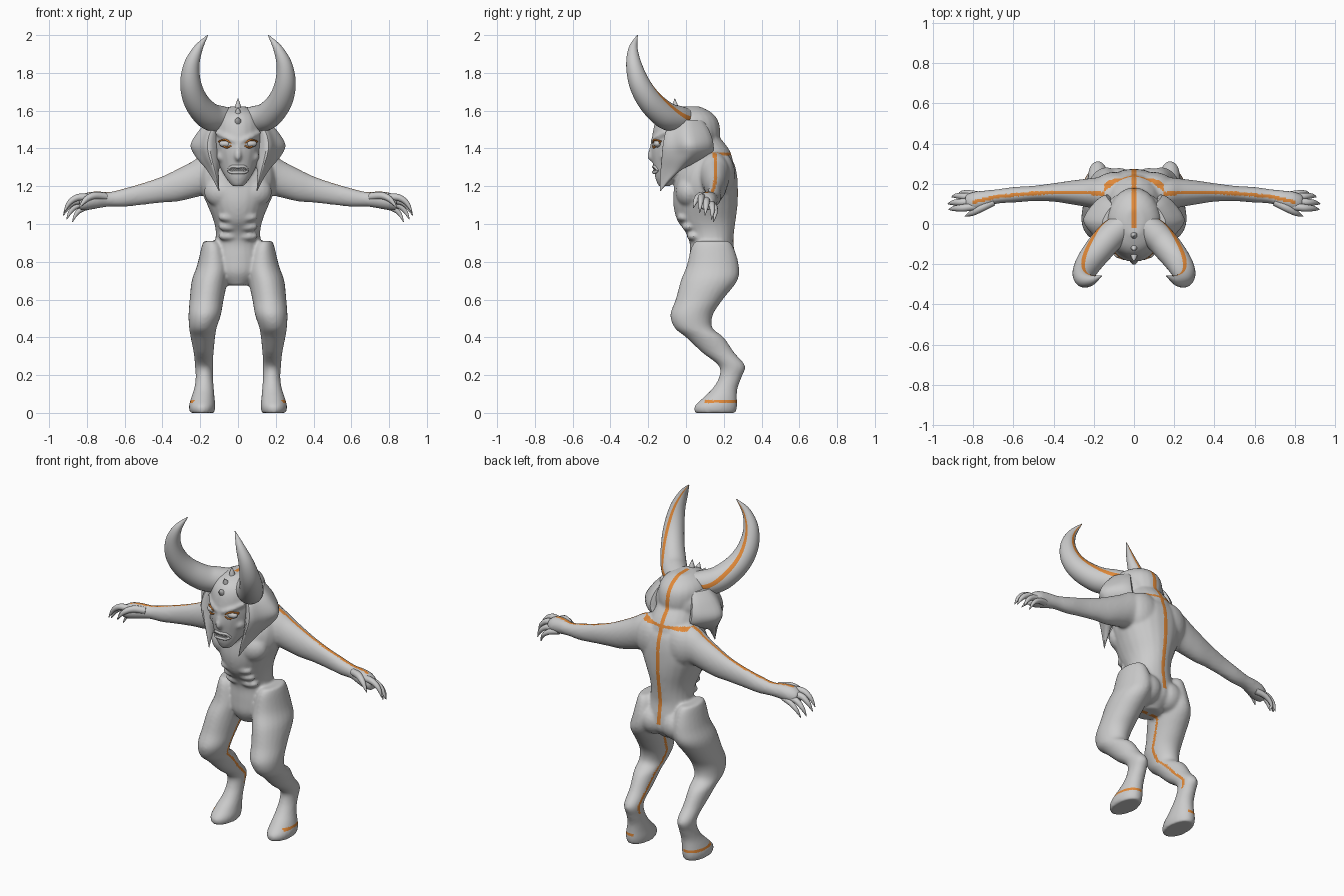
import bpy, bmesh, math
from mathutils import Vector as V

ORANGE = bpy.data.materials.new("orange_line")
ORANGE.diffuse_color = (0.75, 0.25, 0.04, 1)
GREY = bpy.data.materials.new("grey_skin")
GREY.diffuse_color = (0.6, 0.6, 0.6, 1)


def spline(p, closed, n):
    """Catmull-Rom resampling of a list of points."""
    out, m = [], len(p)
    for i in range(m if closed else m - 1):
        q = [p[(i + k) % m] if closed else p[min(max(i + k, 0), m - 1)] for k in (-1, 0, 1, 2)]
        for s in range(n):
            t = s / n
            out.append(0.5 * (2 * q[1] + (q[2] - q[0]) * t + (2 * q[0] - 5 * q[1] + 4 * q[2] - q[3]) * t * t
                              + (3 * q[1] - q[0] - 3 * q[2] + q[3]) * t ** 3))
    return out if closed else out + [p[-1]]


def skin(bm, rings, along=4, around=1, stripe=()):
    """Closed smooth surface through a list of rings."""
    rings = [spline([V(p) for p in r], True, around) if around > 1 else [V(p) for p in r] for r in rings]
    cols = [spline(list(c), False, along) for c in zip(*rings)]
    grid = [[bm.verts.new(p) for p in row] for row in zip(*cols)]
    n = len(cols)
    for a, b in zip(grid, grid[1:]):
        for j in range(n):
            f = bm.faces.new((a[j], a[(j + 1) % n], b[(j + 1) % n], b[j]))
            f.material_index = 1 if j in stripe else 0
    bm.faces.new(grid[0])
    bm.faces.new(grid[-1])


def oval(c, u, v, n=24):
    return [V(c) + V(u) * math.cos(2 * math.pi * i / n) + V(v) * math.sin(2 * math.pi * i / n) for i in range(n)]


def tube(bm, path, n=12, along=4, stripe=(), s=1):
    """Round tube through (x, y, z, radius) points; s = -1 mirrors it."""
    pts, rings = [V((s * p[0], p[1], p[2])) for p in path], []
    for i, p in enumerate(pts):
        t = (pts[min(i + 1, len(pts) - 1)] - pts[max(i - 1, 0)]).normalized()
        u = t.cross(V((0, 1, 0))).normalized()
        rings.append(oval(p, u.cross(t) * path[i][3], u * path[i][3], n))
    skin(bm, rings, along, 1, stripe)


def ball(bm, c, r):
    res = bmesh.ops.create_uvsphere(bm, u_segments=20, v_segments=12, radius=1)
    for v in res["verts"]:
        v.co = V([v.co[k] * r[k] + c[k] for k in range(3)])


def finish(bm, name, angle=50, mats=(GREY, ORANGE)):
    bmesh.ops.recalc_face_normals(bm, faces=bm.faces)
    me = bpy.data.meshes.new(name)
    bm.to_mesh(me)
    bm.free()
    for m in mats:
        me.materials.append(m)
    me.shade_smooth()
    me.set_sharp_from_angle(angle=math.radians(angle))
    ob = bpy.data.objects.new(name, me)
    bpy.context.collection.objects.link(ob)
    return ob


# Body: torso, head, neck, legs and arms fused into one skin
bm = bmesh.new()
TORSO = [(.675, .125, .06, .07), (.74, .14, .12, .12), (.82, .14, .132, .122), (.9, .135, .122, .116),
         (.96, .125, .118, .13), (1.02, .108, .13, .155), (1.1, .103, .162, .17), (1.18, .105, .195, .17),
         (1.26, .11, .2, .16), (1.33, .12, .18, .13), (1.4, .115, .12, .075)]
HEAD = [(1.2, -.115, .03, .03), (1.24, -.1, .062, .062), (1.3, -.06, .095, .112), (1.38, -.02, .122, .165),
        (1.46, 0, .135, .18), (1.54, .005, .135, .168), (1.59, .005, .105, .13), (1.622, .01, .045, .065)]
for part in (TORSO, HEAD):
    skin(bm, [oval((0, y, z), (rx, 0, 0), (0, ry, 0)) for z, y, rx, ry in part])
tube(bm, [(0, .0, 1.5, .12), (0, .05, 1.42, .125), (0, .1, 1.33, .145), (0, .12, 1.24, .14)], 24)
ball(bm, (0, .03, 1.46), (.165, .135, .13))                    # wide back of the hood
LEG = [(.14, .14, .91, .042, .088), (.132, .14, .875, .062, .113), (.13, .142, .78, .087, .138),
       (.15, .122, .7, .095, .15), (.166, .07, .6, .09, .125), (.176, .03, .52, .086, .113),
       (.186, .04, .45, .073, .1), (.186, .1, .4, .065, .1), (.182, .17, .32, .053, .085),
       (.18, .243, .25, .048, .07), (.178, .235, .19, .046, .06), (.18, .207, .13, .052, .066),
       (.186, .18, .08, .062, .09), (.19, .158, .035, .07, .113), (.19, .155, .0, .064, .108)]
ARM = [(.1, .15, 1.27, .09, .12), (.18, .152, 1.26, .08, .11), (.24, .155, 1.235, .07, .098),
       (.32, .157, 1.205, .058, .086), (.4, .157, 1.183, .046, .07), (.5, .152, 1.16, .038, .058),
       (.6, .145, 1.14, .039, .049), (.68, .137, 1.131, .036, .039), (.74, .122, 1.128, .045, .045),
       (.8, .11, 1.12, .05, .047), (.84, .108, 1.108, .035, .036)]
for s in (1, -1):
    skin(bm, [oval((s * x, y, z), (rx, 0, 0), (0, ry, 0)) for x, y, z, rx, ry in LEG])
    skin(bm, [oval((s * x, y, z), (0, ry, 0), (0, 0, rz)) for x, y, z, ry, rz in ARM])
    ball(bm, (s * .08, .015, 1.17), (.1, .07, .085))           # chest muscles
    ball(bm, (s * .09, .19, 1.26), (.11, .07, .12))            # shoulder blades
    ball(bm, (s * .075, .19, .775), (.09, .09, .09))           # buttocks
    for z, y in ((1.035, -.012), (.985, .015), (.935, .04)):   # belly muscles
        ball(bm, (s * .045, y, z), (.06, .036, .026))
    tube(bm, [(.012, -.18, 1.437, .011), (.06, -.16, 1.457, .014), (.115, -.105, 1.485, .012)], 10, s=s)  # brow
    ball(bm, (s * .082, -.1, 1.355), (.032, .036, .03))        # cheek bone
tube(bm, [(0, -.17, 1.45, .012), (0, -.18, 1.4, .014), (0, -.188, 1.355, .018), (0, -.17, 1.335, .012)], 12)
body = finish(bm, "body")
rm = body.modifiers.new("fuse", 'REMESH')
rm.mode, rm.voxel_size, rm.use_smooth_shade = 'VOXEL', .008, True
sm = body.modifiers.new("soften", 'SMOOTH')
sm.factor, sm.iterations = .5, 9
fused = bpy.data.meshes.new_from_object(body.evaluated_get(bpy.context.evaluated_depsgraph_get()))
body.modifiers.clear()
body.data = fused
fused.materials.clear()
fused.materials.append(GREY)
fused.materials.append(ORANGE)
fused.shade_smooth()


def lerp(table, key, t, col):
    """Value of a column at position t, along a table sorted by the key column."""
    rows = sorted(table, key=lambda r: r[key])
    for a, b in zip(rows, rows[1:]):
        if a[key] <= t <= b[key]:
            return a[col] + (b[col] - a[col]) * (t - a[key]) / (b[key] - a[key])
    return 9


# Orange lines: spine, collar, tops of the arms, inner legs and feet
for f in fused.polygons:
    c, n = f.center, f.normal
    x = abs(c.x)
    spine = x < .011 and c.y > -.02 and c.z > .78 and n.y + n.z > .3
    collar = x < .15 and c.y > .13 and abs(c.z - 1.37) < .008
    arm = .15 < x < .8 and c.z > 1 and n.z > .5 and abs(c.y - lerp(ARM, 0, x, 1)) < .009
    leg = .2 < c.z < .68 and n.x * c.x < 0 and x < lerp(LEG, 2, c.z, 0) - .02 \
        and abs(c.y - lerp(LEG, 2, c.z, 1) - .02) < .009
    foot = x > .17 and abs(c.z - .06) < .008 and c.y > .1
    f.material_index = int(spine or collar or arm or leg or foot)

# Horns with a line along the back
for s, side in ((1, "left"), (-1, "right")):
    bm = bmesh.new()
    tube(bm, [(.05, -.005, 1.55, .066), (.11, -.055, 1.556, .073), (.165, -.115, 1.58, .072), (.222, -.19, 1.65, .065),
              (.25, -.245, 1.74, .056), (.246, -.275, 1.84, .042), (.21, -.28, 1.93, .024), (.16, -.257, 2.0, .002)],
         36, 6, (0, 35), s)
    finish(bm, side + "_horn")

    # Hood flap: flares out at the side, runs down to a point beside the chin
    bm = bmesh.new()
    FLAP = [(1.55, (.09, -.07), (.14, -.03), (.155, .02), (.1, .09), (.06, .0)),
            (1.49, (.135, -.105), (.175, -.06), (.21, .02), (.13, .125), (.07, .0)),
            (1.42, (.15, -.122), (.2, -.06), (.25, .03), (.14, .145), (.07, .0)),
            (1.36, (.142, -.128), (.19, -.06), (.225, .03), (.12, .125), (.07, .0)),
            (1.29, (.125, -.134), (.15, -.09), (.168, -.035), (.13, -.02), (.1, -.07)),
            (1.23, (.11, -.138), (.12, -.12), (.13, -.095), (.115, -.085), (.1, -.11)),
            (1.175, (.1, -.138), (.101, -.137), (.102, -.135), (.1, -.134), (.099, -.136))]
    skin(bm, [[(s * x, y, z) for x, y in pts] for z, *pts in FLAP], 5, 5)
    finish(bm, side + "_hood_flap", 40)

    # Clawed fingers and thumb
    bm = bmesh.new()
    for path in ([(.7, .11, 1.145, .02), (.76, .08, 1.15, .02), (.805, .055, 1.13, .015), (.842, .038, 1.085, .002)],
                 [(.79, .088, 1.14, .02), (.85, .08, 1.14, .018), (.895, .077, 1.11, .013), (.922, .072, 1.06, .002)],
                 [(.79, .11, 1.125, .02), (.86, .108, 1.12, .018), (.9, .106, 1.09, .013), (.925, .1, 1.045, .002)],
                 [(.78, .13, 1.11, .02), (.845, .137, 1.1, .017), (.885, .14, 1.068, .012), (.907, .135, 1.025, .002)],
                 [(.76, .14, 1.1, .019), (.815, .152, 1.085, .016), (.855, .155, 1.055, .011), (.877, .145, 1.01, .002)]):
        tube(bm, path, 12, 5, s=s)
    finish(bm, side + "_fingers")

    # Eye, and its orange lids
    bm = bmesh.new()
    ball(bm, (s * .064, -.15, 1.425), (.036, .022, .02))
    finish(bm, side + "_eye")
    bm = bmesh.new()
    for h in (1, -1):
        tube(bm, [(.026, -.174, 1.42, .004), (.064, -.17, 1.425 + h * .02, .005), (.102, -.133, 1.438, .004)], 8, s=s)
    finish(bm, side + "_eyelids", mats=(ORANGE,))

# Mouth: lips and teeth
bm = bmesh.new()
for h in (1, -1):
    tube(bm, [(-.055, -.148, 1.283, .005), (-.035, -.164, 1.288 + h * .015, .008), (0, -.171, 1.288 + h * .015, .009),
              (.035, -.164, 1.288 + h * .015, .008), (.055, -.148, 1.283, .005)], 10)
finish(bm, "lips")
bm = bmesh.new()
for i in range(-3, 4):
    x = i * .012
    y = -.168 + 4 * x * x
    for h in (1, -1):
        tube(bm, [(x, y, 1.288 + h * .013, .006), (x, y - .002, 1.288 + h * .006, .005), (x, y - .002, 1.288, .002)], 8, 2)
finish(bm, "teeth")

# Row of small spikes over the forehead
bm = bmesh.new()
for y, z, dy, dz in ((-.055, 1.6, -.005, .065), (-.11, 1.575, -.022, .045), (-.15, 1.54, -.035, .025)):
    tube(bm, [(0, y, z, .02), (0, y + dy * .5, z + dz * .5, .013), (0, y + dy, z + dz, .001)], 12)
finish(bm, "head_spikes")
